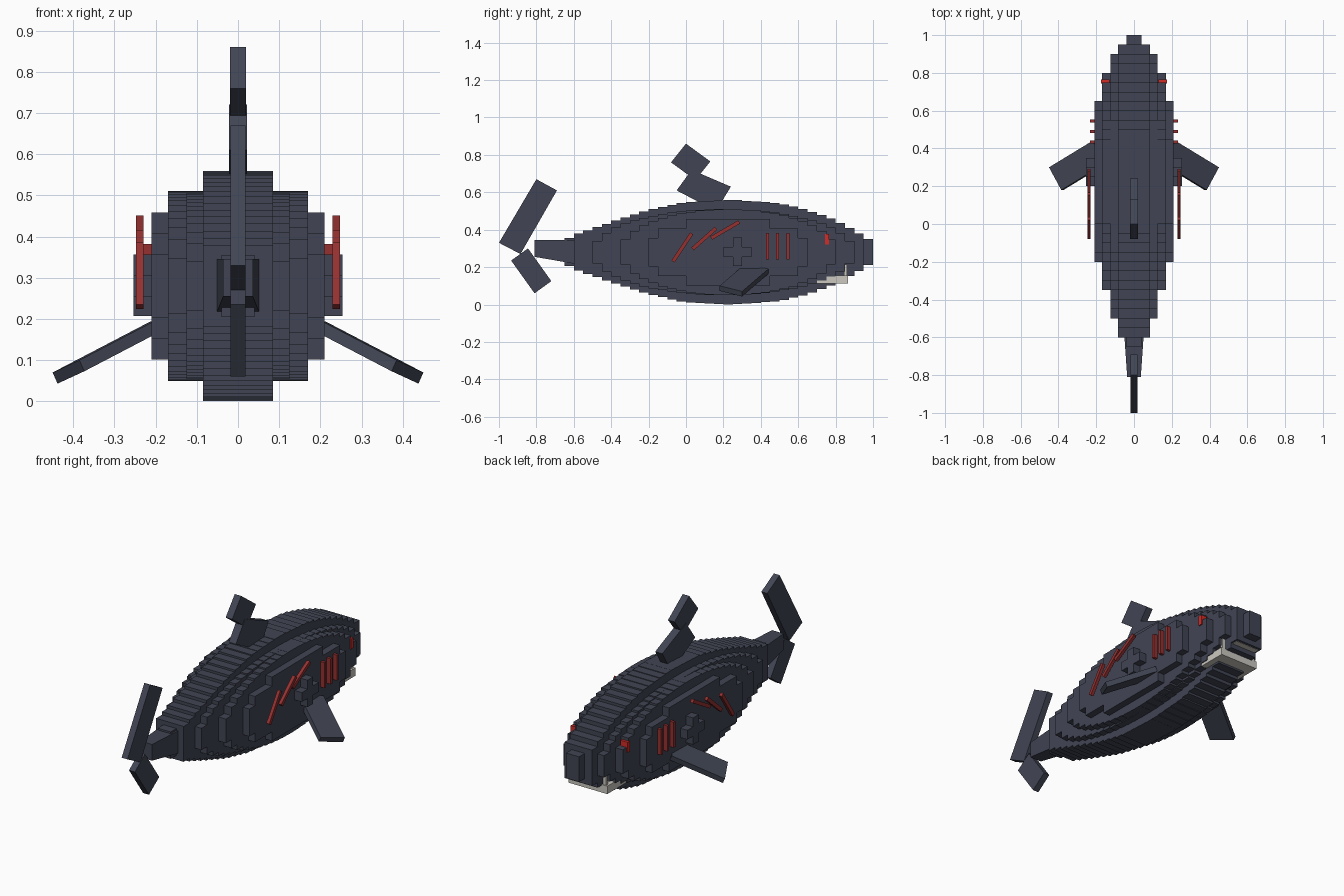
import bpy, bmesh, math
from mathutils import Vector

cube = bpy.data.objects.get("Cube")
if cube:
    bpy.data.objects.remove(cube)


def material(name, rgb):
    m = bpy.data.materials.new(name)
    m.use_nodes = True
    m.diffuse_color = (*rgb, 1)
    m.node_tree.nodes["Principled BSDF"].inputs["Base Color"].default_value = (*rgb, 1)
    return m


SLATE = material("dark_slate", (0.053, 0.06, 0.088))
RED = material("dark_red", (0.3, 0.03, 0.03))
EYE = material("bright_red", (0.65, 0.025, 0.02))
BONE = material("bone", (0.6, 0.58, 0.53))
MID = 0.28  # height of the body axis


def finish(name, bm, mat):
    bmesh.ops.recalc_face_normals(bm, faces=bm.faces)
    mesh = bpy.data.meshes.new(name)
    bm.to_mesh(mesh)
    bm.free()
    mesh.materials.append(mat)
    ob = bpy.data.objects.new(name, mesh)
    bpy.context.collection.objects.link(ob)
    return ob


def prism(bm, ring, offset):
    """Extrude a closed ring of points by an offset."""
    off = Vector(offset)
    a = [bm.verts.new(p) for p in ring]
    b = [bm.verts.new(Vector(p) + off) for p in ring]
    bm.faces.new(a)
    bm.faces.new(b[::-1])
    for i in range(len(a)):
        j = (i + 1) % len(a)
        bm.faces.new((a[i], b[i], b[j], a[j]))


def add_box(bm, x0, x1, y0, y1, z0, z1):
    prism(bm, [(x0, y0, z0), (x1, y0, z0), (x1, y1, z0), (x0, y1, z0)], (0, 0, z1 - z0))


def box(name, mat, *size):
    bm = bmesh.new()
    add_box(bm, *size)
    return finish(name, bm, mat)


def side_plate(name, pts, half):
    """Flat fin drawn in the side plane."""
    bm = bmesh.new()
    prism(bm, [(-half, y, z) for y, z in pts], (2 * half, 0, 0))
    return finish(name, bm, SLATE)


# Body: nested stepped layers, each cut into slices along its length
OUTLINE = [(-0.65, 0.06), (-0.6, 0.09), (-0.4, 0.16), (-0.2, 0.225), (0, 0.268), (0.25, 0.28),
           (0.5, 0.262), (0.65, 0.225), (0.8, 0.17), (0.9, 0.115), (1, 0.055)]


def outline(y):
    for (a, ha), (b, hb) in zip(OUTLINE, OUTLINE[1:]):
        if a <= y <= b:
            return ha + (hb - ha) * (y - a) / (b - a)
    return 0.05


def layer(name, half, start, end, top=None, snap=None):
    bm = bmesh.new()
    for i in range(round((end - start) / 0.05)):
        y = start + 0.05 * i
        mid = y + 0.025
        h = outline(mid)
        if top:
            t = (2 * mid - start - end) / (end - start)
            h = min(h, top * math.sqrt(1 - t * t))
        if snap:
            h = (math.floor(h / snap) + 0.5) * snap
        add_box(bm, -half, half, y, y + 0.05, MID - h, MID + h)
    return finish(name, bm, SLATE)


layer("body_core", 0.04, -0.65, 1.0)
layer("body_ridge", 0.085, -0.6, 0.95)
layer("body_inner", 0.125, -0.5, 0.9, 0.23)
layer("body_flank", 0.17, -0.35, 0.8, 0.23)
layer("body_side", 0.21, -0.2, 0.65, 0.18, 0.051)
box("side_bulge_long", SLATE, -0.254, 0.254, 0.2, 0.35, 0.255, 0.307)
box("side_bulge_tall", SLATE, -0.254, 0.254, 0.25, 0.3, 0.207, 0.357)

# Tail stem, tapering to the rear
bm = bmesh.new()
ends = [[bm.verts.new(p) for p in ((-w, y, z0), (w, y, z0), (w, y, z1), (-w, y, z1))]
        for y, w, z0, z1 in ((-0.81, 0.036, 0.255, 0.345), (-0.55, 0.054, 0.21, 0.345))]
bm.faces.new(ends[0])
bm.faces.new(ends[1][::-1])
for i in range(4):
    j = (i + 1) % 4
    bm.faces.new((ends[0][i], ends[1][i], ends[1][j], ends[0][j]))
finish("tail_stem", bm, SLATE)

# Tail and back fins
side_plate("tail_fin_upper", [(-1, 0.33), (-0.8, 0.67), (-0.69, 0.61), (-0.885, 0.27)], 0.018)
side_plate("tail_fin_lower", [(-0.935, 0.235), (-0.845, 0.3), (-0.72, 0.125), (-0.81, 0.06)], 0.018)
side_plate("back_fin_lower", [(0.03, 0.72), (0.24, 0.63), (0.16, 0.5), (-0.05, 0.61)], 0.022)
side_plate("back_fin_upper", [(0, 0.86), (0.13, 0.765), (0.05, 0.665), (-0.08, 0.76)], 0.02)

# Parts repeated on both sides
SCARS = [(-0.07, 0.23, 0.03, 0.38), (0.035, 0.297, 0.16, 0.408), (0.135, 0.355, 0.285, 0.442)]
for side, s in (("left", 1), ("right", -1)):
    bm = bmesh.new()
    prism(bm, [(s * 0.45, 0.3, 0.07), (s * 0.385, 0.18, 0.1),
               (s * 0.155, 0.32, 0.22), (s * 0.22, 0.44, 0.19)], (-s * 0.012, 0, -0.027))
    finish(side + "_side_fin", bm, SLATE)

    bm = bmesh.new()
    for y in (0.435, 0.49, 0.545):
        add_box(bm, s * 0.205, s * 0.234, y - 0.008, y + 0.008, 0.24, 0.382)
    finish(side + "_gills", bm, RED)

    bm = bmesh.new()
    for y0, z0, y1, z1 in SCARS:
        d = Vector((0, y1 - y0, z1 - z0)).normalized()
        n = Vector((0, -d.z, d.y)) * 0.01
        a, b = Vector((s * 0.229, y0, z0)), Vector((s * 0.229, y1, z1))
        prism(bm, [a - n, b - n, b + n, a + n], (s * 0.018, 0, 0))
    finish(side + "_scars", bm, RED)

    box(side + "_eye", EYE, s * 0.13, s * 0.176, 0.743, 0.765, 0.32, 0.377)
    box(side + "_corner_tooth", BONE, s * 0.09, s * 0.11, 0.845, 0.86, 0.15, 0.215)

# Jaw and teeth
box("lower_jaw", BONE, -0.12, 0.12, 0.7, 0.865, 0.112, 0.156)
box("upper_teeth", BONE, -0.075, 0.075, 0.84, 0.935, 0.178, 0.2)
